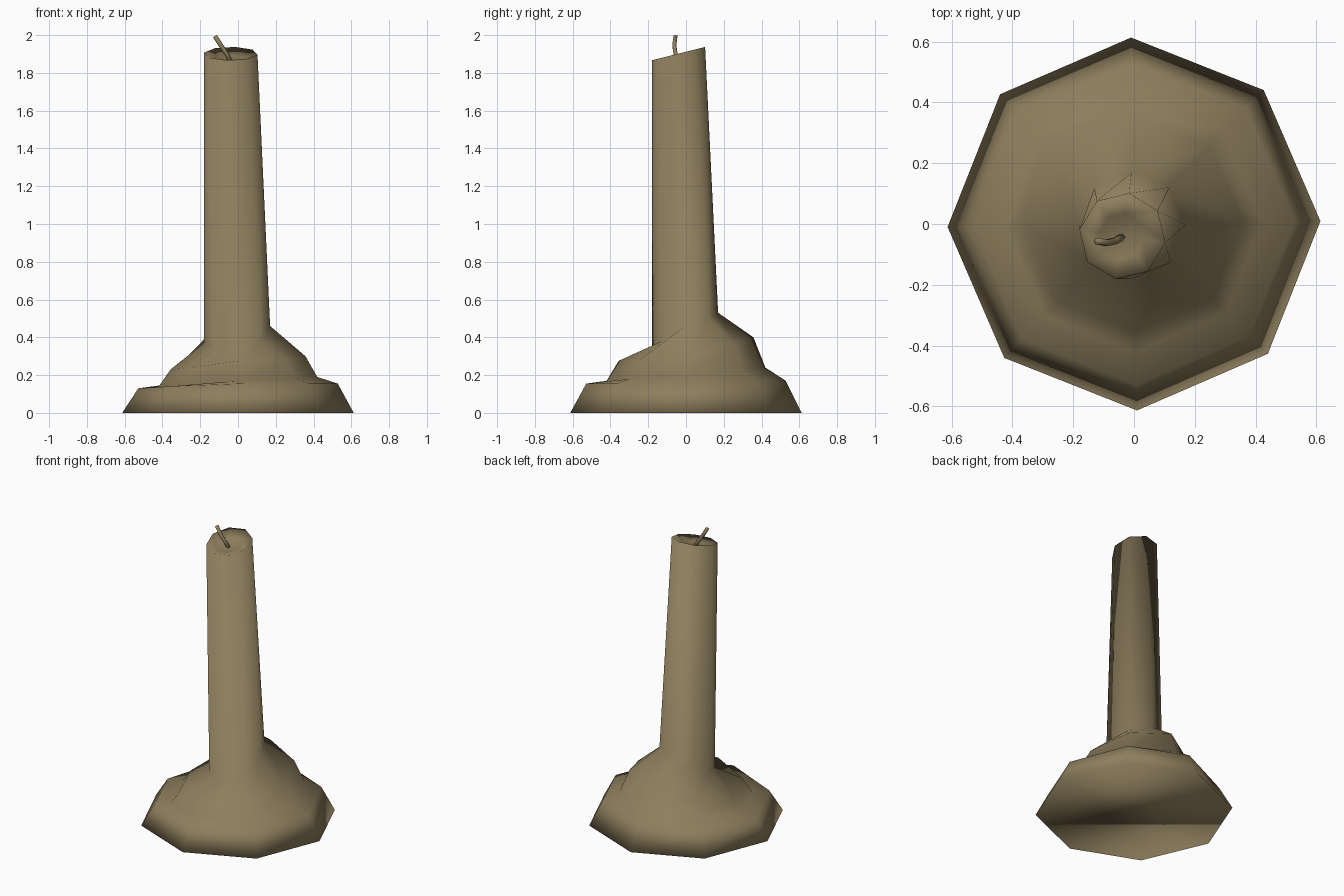
import bpy, bmesh, math
from mathutils import Vector

if "Cube" in bpy.data.objects:
    bpy.data.objects.remove(bpy.data.objects["Cube"])

wax = bpy.data.materials.new("old wax")
wax.diffuse_color = (0.27, 0.21, 0.11, 1)
wax.use_nodes = True
wax.node_tree.nodes["Principled BSDF"].inputs["Base Color"].default_value = wax.diffuse_color


def ring(r, heights, cx=0.0, cy=0.0, turn=0.9):
    """Octagon of points, starting at +x and going counter-clockwise."""
    pts = []
    for i in range(8):
        a = math.radians(turn + 45 * i)
        x, y = cx + r * math.cos(a), cy + r * math.sin(a)
        z = heights(x, y) if callable(heights) else heights[i]
        pts.append(Vector((x, y, z)))
    return pts


def loft(name, rings, end_point=None):
    bm = bmesh.new()
    loops = [[bm.verts.new(p) for p in r] for r in rings]
    n = len(loops[0])
    for a, b in zip(loops, loops[1:]):
        for i in range(n):
            j = (i + 1) % n
            bm.faces.new((a[i], a[j], b[j], b[i]))
    bm.faces.new(loops[0][::-1])
    if end_point:
        tip = bm.verts.new(end_point)
        for i in range(n):
            bm.faces.new((loops[-1][i], loops[-1][(i + 1) % n], tip))
    else:
        bm.faces.new(loops[-1])
    bmesh.ops.recalc_face_normals(bm, faces=bm.faces)
    for f in bm.faces:
        f.smooth = True
    me = bpy.data.meshes.new(name)
    bm.to_mesh(me)
    bm.free()
    me.materials.append(wax)
    ob = bpy.data.objects.new(name, me)
    bpy.context.collection.objects.link(ob)
    return ob


# Candle: melted wax foot, leaning shaft, slanted rim and hollow top
def slant(x, y):
    return 1.867 + (y + 0.18) * 0.25


rings = [
    ring(0.613, [0] * 8),
    ring(0.528, [.155, .165, .17, .15, .13, .14, .155, .155]),
    ring(0.42, [.19, .22, .24, .19, .14, .14, .17, .18]),
    ring(0.357, [.30, .36, .40, .31, .23, .24, .275, .28]),
    ring(0.175, [.46, .50, .53, .44, .37, .33, .31, .38], -0.005, -0.005),
    ring(0.143, slant, -0.038, -0.04, -9),
    ring(0.075, lambda x, y: slant(x, y) - 0.03, -0.04, -0.04, -9),
]
loft("candle", rings, (-0.04, -0.04, 1.865))

# Bent wick
path = [(-0.035, -0.04, 1.85), (-0.06, -0.055, 1.90),
        (-0.09, -0.062, 1.945), (-0.122, -0.056, 1.994)]
path = [Vector(p) for p in path]
wick = []
for k, p in enumerate(path):
    d = (path[min(k + 1, 3)] - path[max(k - 1, 0)]).normalized()
    u = d.cross(Vector((0, 1, 0))).normalized()
    v = d.cross(u)
    wick.append([p + 0.012 * (u * math.cos(a) + v * math.sin(a))
                 for a in (math.tau * i / 6 for i in range(6))])
loft("wick", wick)
